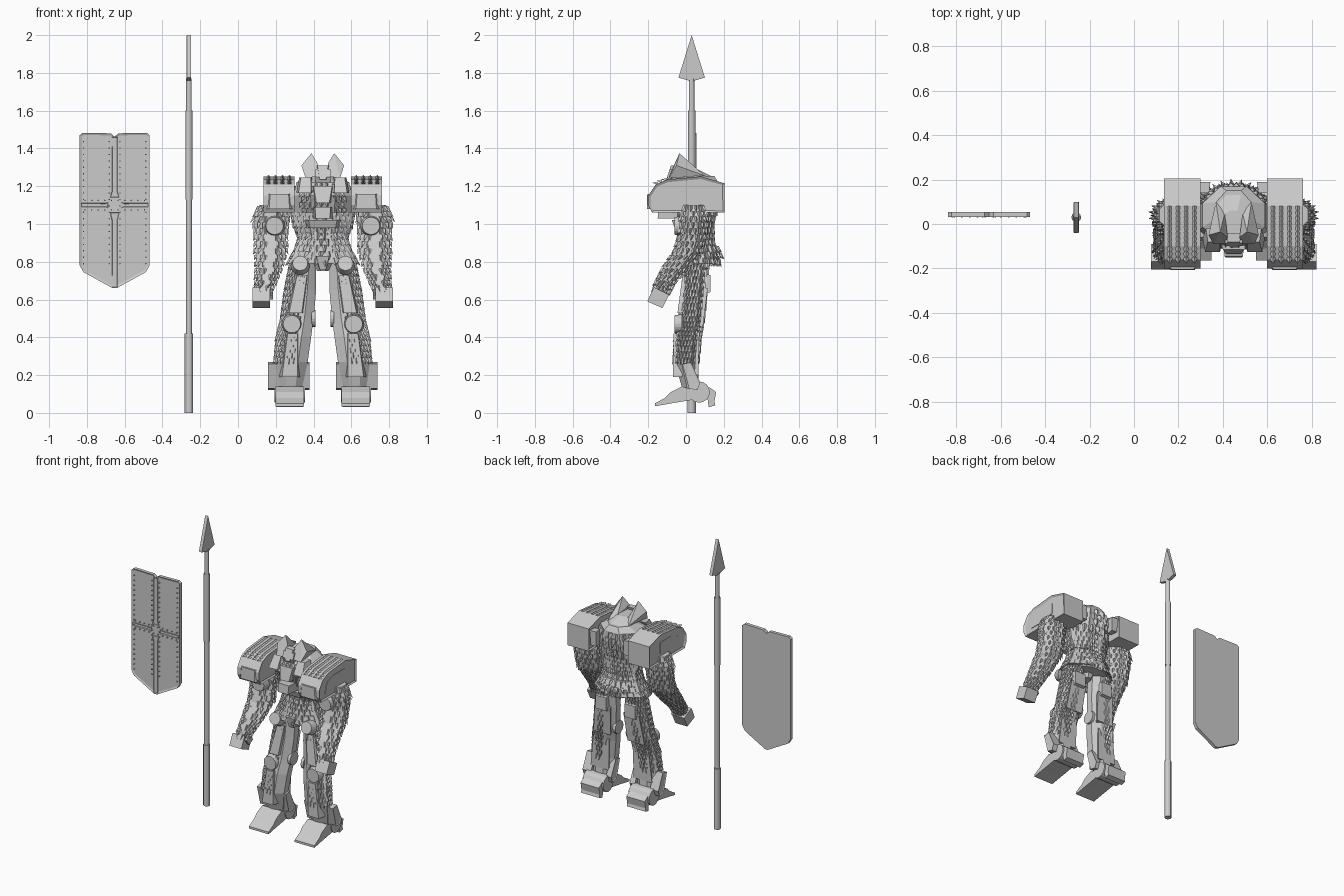
import bpy, bmesh, math
from mathutils import Vector, Matrix

default_cube = bpy.data.objects.get("Cube")
if default_cube:
    bpy.data.objects.remove(default_cube, do_unlink=True)

BODY_X = 0.449
SPEAR_X = -0.26
SHIELD_X = -0.653

metal = bpy.data.materials.new("plain_grey_metal")
metal.use_nodes = True
metal.diffuse_color = (0.6, 0.6, 0.6, 1)
metal.node_tree.nodes["Principled BSDF"].inputs["Base Color"].default_value = metal.diffuse_color


def finish(name, bm):
    bmesh.ops.recalc_face_normals(bm, faces=bm.faces)
    mesh = bpy.data.meshes.new(name)
    bm.to_mesh(mesh)
    bm.free()
    mesh.materials.append(metal)
    obj = bpy.data.objects.new(name, mesh)
    bpy.context.collection.objects.link(obj)
    return obj


def place(out, y, z, side=1):
    return Vector((BODY_X + side * out, y, z))


def prism(name, outline, to_point, low, high, inset=0, depth=0, inset_ends=2):
    """Extrude an outline; optionally inset one or both end caps."""
    bm = bmesh.new()
    ends = [[bm.verts.new(to_point(u, v, w)) for u, v in outline] for w in (low, high)]
    caps = [bm.faces.new(ring) for ring in ends]
    count = len(outline)
    for i in range(count):
        j = (i + 1) % count
        bm.faces.new((ends[0][i], ends[0][j], ends[1][j], ends[1][i]))
    bmesh.ops.recalc_face_normals(bm, faces=bm.faces)
    if inset:
        bmesh.ops.inset_individual(bm, faces=caps[:inset_ends], thickness=inset, depth=depth)
    return finish(name, bm)


def side_prism(name, side, outline, low, high, inset=0, depth=0):
    return prism(name, outline, lambda y, z, out: place(out, y, z, side), low, high, inset, depth)


def hull(name, points):
    bm = bmesh.new()
    for point in points:
        bm.verts.new(point)
    bmesh.ops.convex_hull(bm, input=bm.verts)
    return finish(name, bm)


def slab(name, side, top, bottom, top_half, bottom_half, thick):
    """Flat armour plate facing the front, tapering from top to bottom."""
    points = []
    for (out, y, z), half in ((top, top_half), (bottom, bottom_half)):
        for sign in (-1, 1):
            points.append(place(out + sign * half * 0.75, y, z, side))
            points.append(place(out + sign * half, y + thick, z, side))
    return hull(name, points)


def add_cylinder(bm, centre, radius, depth, axis, sides, tip=None):
    turn = Vector(axis).to_track_quat("Z", "Y").to_matrix().to_4x4()
    bmesh.ops.create_cone(bm, cap_ends=True, segments=sides, radius1=radius,
                          radius2=radius if tip is None else tip, depth=depth,
                          matrix=Matrix.Translation(centre) @ turn)


def disc(name, centre, radius, depth, axis, sides=20, tip=None):
    bm = bmesh.new()
    add_cylinder(bm, centre, radius, depth, axis, sides, tip)
    return finish(name, bm)


def loft(name, sections, side=1, sides=8):
    """Sections are (out, y, z, half width, half depth)."""
    bm = bmesh.new()
    rings = []
    grow = 1 / math.cos(math.pi / sides)
    for out, y, z, wide, deep in sections:
        angles = [math.tau * (i + 0.5) / sides for i in range(sides)]
        rings.append([bm.verts.new(place(out + wide * grow * math.cos(a),
                                         y + deep * grow * math.sin(a), z, side)) for a in angles])
    for upper, lower in zip(rings, rings[1:]):
        for i in range(sides):
            j = (i + 1) % sides
            bm.faces.new((upper[i], upper[j], lower[j], lower[i]))
    bm.faces.new(rings[0])
    bm.faces.new(rings[-1])
    return finish(name, bm)


def add_scale(bm, base, down, out, width, length, lift):
    across = out.cross(down).normalized() * width
    left, right, ridge, tip = [bm.verts.new(p) for p in (
        base - across - out * 0.006, base + across - out * 0.006,
        base + out * lift * 0.8, base + down * length + out * lift)]
    for face in ((left, right, tip), (left, ridge, tip), (ridge, right, tip), (left, ridge, right)):
        bm.faces.new(face)


def scales(name, sections, side, rows, columns, arc, length=0.04, lift=0.014):
    """Staggered pointed scales over an arc (degrees) of a loft; -90 is the front."""
    bm = bmesh.new()
    stations = [Vector(s) for s in sections]

    def centre_and_surface(t, angle):
        k = min(int(t * (len(stations) - 1)), len(stations) - 2)
        s = stations[k].lerp(stations[k + 1], t * (len(stations) - 1) - k)
        return (place(s[0], s[1], s[2], side),
                place(s[0] + s[3] * math.cos(angle), s[1] + s[4] * math.sin(angle), s[2], side))

    start, end = [math.radians(a) for a in arc]
    for row in range(rows):
        t = (row + 0.2) / rows
        for column in range(columns):
            angle = start + (end - start) * (column + 0.25 + 0.5 * (row % 2)) / columns
            centre, base = centre_and_surface(t, angle)
            down = (centre_and_surface(t + 0.02, angle)[1] - base).normalized()
            girth = (centre_and_surface(t, angle + 0.1)[1] - base).length * 10
            add_scale(bm, base, down, (base - centre).normalized(),
                      girth * (end - start) / columns * 0.45, length, lift)
    return finish(name, bm)


# Shield: notched plate with recessed field, cross bars and rivets
half_outline = [(0.02, 1.48), (0.17, 1.483), (0.185, 1.47), (0.185, 0.78), (0.165, 0.745), (0.01, 0.66)]
outline = [(0, 1.462)] + half_outline + [(-x, z) for x, z in reversed(half_outline)]
shield_point = lambda x, z, y: Vector((SHIELD_X + x, y, z))
prism("shield_plate", outline, shield_point, 0.032, 0.055, 0.012, -0.005, 1)
for name, low, high in (("upper", 1.14, 1.46), ("lower", 1.06, 0.665)):
    bar = [(-0.024, low), (0.024, low), (0.015, low + (high - low) * 0.1), (0.015, high),
           (-0.015, high), (-0.015, low + (high - low) * 0.1)]
    prism("shield_" + name + "_bar", bar, shield_point, 0.031, 0.05, 0.003, -0.003, 1)
for name, sign in (("right", -1), ("left", 1)):
    bar = [(sign * 0.035, 1.085), (sign * 0.035, 1.115), (sign * 0.05, 1.11),
           (sign * 0.178, 1.11), (sign * 0.178, 1.09), (sign * 0.05, 1.09)]
    prism("shield_" + name + "_bar", bar, shield_point, 0.031, 0.05, 0.003, -0.003, 1)
bm = bmesh.new()
for i in range(20):
    for x in (-0.165, -0.028, 0.028, 0.165):
        add_cylinder(bm, shield_point(x, 0.79 + i * 0.034, 0.034), 0.004, 0.01, (0, -1, 0), 6)
for i in range(10):
    for z in (1.075, 1.125):
        add_cylinder(bm, shield_point(-0.157 + i * 0.035, z, 0.034), 0.004, 0.01, (0, -1, 0), 6)
finish("shield_rivets", bm)

# Spear: stepped shaft and flat blade
for name, low, high, radius in (("grip", 0, 0.42, 0.022), ("lower_shaft", 0.42, 1.13, 0.016),
                                ("upper_shaft", 1.13, 1.6, 0.019), ("neck", 1.6, 1.77, 0.015)):
    disc("spear_" + name, Vector((SPEAR_X, 0.03, (low + high) / 2)), radius, high - low, (0, 0, 1), 12)
blade = [(0.03, 2), (-0.04, 1.775), (0.03, 1.755), (0.1, 1.775)]
prism("spear_blade", blade, lambda y, z, x: Vector((SPEAR_X + x, y, z)), -0.011, 0.011, 0.006, 0.001)

# Torso and hips
chest = [(0, 0.06, 1.255, 0.08, 0.09), (0, 0.04, 1.22, 0.14, 0.13),
         (0, 0.03, 1.15, 0.155, 0.14), (0, 0.04, 1.06, 0.15, 0.11)]
belly = [(0, 0.05, 1.08, 0.165, 0.1), (0, 0.05, 1.0, 0.15, 0.09), (0, 0.06, 0.93, 0.125, 0.08)]
skirt = [(0, 0.05, 0.96, 0.11, 0.08), (0, 0.05, 0.88, 0.135, 0.095), (0, 0.055, 0.79, 0.18, 0.115)]
seat = [(0, 0.1, 0.89, 0.09, 0.06), (0, 0.12, 0.84, 0.11, 0.06), (0, 0.12, 0.78, 0.1, 0.05)]
for name, part in (("chest", chest), ("belly", belly), ("skirt", skirt), ("seat", seat)):
    loft(name, part)
loft("crotch", [(0, 0.05, 0.84, 0.07, 0.08), (0, 0.04, 0.75, 0.03, 0.05)])
scales("back_scales", chest[1:], 1, 4, 7, (25, 155), 0.06, 0.02)
scales("collar_scales", chest[1:], 1, 6, 9, (-140, -40), 0.03, 0.016)
scales("belly_scales", belly, 1, 5, 26, (0, 360))
scales("skirt_scales", skirt, 1, 5, 24, (0, 360), 0.045, 0.016)
scales("seat_scales", seat, 1, 3, 9, (0, 180), 0.04, 0.014)
slab("chest_badge", 1, (0, -0.115, 1.2), (0, -0.135, 1.11), 0.065, 0.045, 0.06)
slab("belly_buckle", 1, (0, -0.145, 1.09), (0, -0.15, 1.03), 0.055, 0.05, 0.1)
slab("belt_band", 1, (0, -0.075, 1.02), (0, -0.06, 0.98), 0.1, 0.09, 0.06)
slab("hip_buckle", 1, (0, -0.075, 0.83), (0, -0.06, 0.76), 0.045, 0.022, 0.06)

# Head
loft("neck", [(0, 0.02, 1.28, 0.05, 0.06), (0, 0.02, 1.2, 0.06, 0.07)])
hull("face", [place(x, y, z) for x in (-0.04, 0.04) for y, z in (
    (-0.085, 1.29), (-0.1, 1.25), (-0.08, 1.2), (0.05, 1.29), (0.05, 1.2))])
slab("brow_crest", 1, (0, -0.08, 1.31), (0, -0.105, 1.235), 0.038, 0.022, 0.04)
loft("head_back", [(0, 0.03, 1.29, 0.04, 0.03), (0, 0.05, 1.25, 0.085, 0.09)])

leg = [(0.1, 0.055, 0.8, 0.065, 0.06), (0.115, 0.045, 0.65, 0.08, 0.058), (0.132, 0.03, 0.5, 0.083, 0.06),
       (0.15, 0.01, 0.4, 0.088, 0.062), (0.165, 0, 0.27, 0.085, 0.06), (0.17, 0.025, 0.13, 0.06, 0.045)]
arm = [(0.26, 0.04, 1.1, 0.075, 0.065), (0.275, 0.04, 1.03, 0.088, 0.07), (0.275, 0.035, 0.95, 0.08, 0.068),
       (0.275, 0.01, 0.86, 0.08, 0.072), (0.285, -0.055, 0.77, 0.066, 0.066),
       (0.303, -0.11, 0.69, 0.05, 0.05), (0.318, -0.135, 0.63, 0.037, 0.04)]
pauldron = [(-0.2, 1.1), (-0.2, 1.15), (-0.16, 1.21), (-0.1, 1.235), (0.08, 1.252), (0.205, 1.215),
            (0.205, 1.06), (-0.18, 1.06)]
window = [(-0.13, 1.1), (-0.11, 1.17), (-0.04, 1.195), (0.08, 1.195), (0.08, 1.12), (-0.05, 1.1)]
toe = [(-0.165, 0.035), (-0.165, 0.05), (-0.11, 0.08), (-0.08, 0.11), (-0.02, 0.14), (0.04, 0.12),
       (0.04, 0.07), (-0.08, 0.05)]
spur = [(0.1, 0.12), (0.125, 0.135), (0.16, 0.11), (0.15, 0.06), (0.155, 0.04), (0.12, 0.03), (0.115, 0.07)]
ankle_plate = [(-0.02, 0.26), (0.025, 0.27), (0.075, 0.16), (0.06, 0.12), (0.015, 0.13)]
fist = [(-0.205, 0.59), (-0.17, 0.665), (-0.09, 0.625), (-0.125, 0.555)]
fin = [(0.06, -0.035, 1.375), (0.113, -0.05, 1.31), (0.092, -0.09, 1.245), (0.08, 0.1, 1.255),
       (0.027, -0.06, 1.32), (0.025, -0.09, 1.25), (0.04, 0.05, 1.28)]

for tag, side in (("right_", -1), ("left_", 1)):
    # Head fin, chest and back plates
    hull(tag + "head_fin", [place(x, y, z, side) for x, y, z in fin])
    slab(tag + "chest_plate", side, (0.09, -0.08, 1.245), (0.095, -0.125, 1.165), 0.035, 0.045, 0.06)
    slab(tag + "back_plate", side, (0.13, 0.14, 1.2), (0.125, 0.14, 1.1), 0.025, 0.02, 0.05)
    # Pauldron with recessed ends, window panel and ridged top
    side_prism(tag + "pauldron", side, pauldron, 0.15, 0.313, 0.014, -0.008)
    side_prism(tag + "pauldron_window", side, window, 0.3, 0.309)
    slab(tag + "pauldron_front", side, (0.23, -0.205, 1.16), (0.23, -0.207, 1.08), 0.065, 0.072, 0.02)
    bm = bmesh.new()
    for column in range(4):
        for row in range(11):
            y = 0.08 - row * 0.023
            height = 1.25 + (y - 0.08) * 0.094 - max(0, -0.1 - y) * 0.3
            add_scale(bm, place(0.177 + column * 0.037, y, height, side),
                      Vector((0, -1, -0.2)), Vector((0, 0, 1)), 0.018, 0.03, 0.012)
    finish(tag + "pauldron_scales", bm)
    # Arm
    loft(tag + "arm", arm, side)
    scales(tag + "arm_scales", arm, side, 15, 16, (-80, 260), 0.035)
    disc(tag + "elbow_disc", place(0.255, -0.035, 0.99, side), 0.056, 0.05, (0, -1, 0), 20, 0.046)
    side_prism(tag + "fist", side, fist, 0.28, 0.372)
    side_prism(tag + "thumb", side, [(-0.17, 0.64), (-0.12, 0.67), (-0.1, 0.62), (-0.14, 0.6)], 0.265, 0.285)
    # Leg with smooth plates, knee and hip discs
    loft(tag + "leg", leg, side)
    scales(tag + "leg_scales", leg[:-1], side, 17, 14, (-100, 100), 0.04)
    disc(tag + "hip_disc", place(0.12, -0.045, 0.785, side), 0.05, 0.05, (0, -1, 0.3), 20, 0.04)
    disc(tag + "knee_disc", place(0.164, -0.04, 0.47, side), 0.054, 0.04, (0, -1, 0), 20, 0.046)
    disc(tag + "inner_knee_disc", place(0.05, 0.03, 0.5, side), 0.045, 0.02, (side, 0, 0), 16)
    slab(tag + "thigh_plate", side, (0.11, -0.018, 0.73), (0.145, -0.045, 0.53), 0.035, 0.045, 0.04)
    slab(tag + "shin_plate", side, (0.16, -0.065, 0.42), (0.175, -0.07, 0.19), 0.035, 0.055, 0.05)
    slab(tag + "calf_plate", side, (0.15, 0.035, 0.42), (0.165, 0.03, 0.2), 0.06, 0.07, 0.035)
    slab(tag + "rear_thigh_plate", side, (0.11, 0.08, 0.66), (0.13, 0.055, 0.46), 0.06, 0.065, 0.035)
    side_prism(tag + "thigh_box", side, [(0.07, 0.74), (0.13, 0.73), (0.13, 0.64), (0.07, 0.62)], 0.07, 0.15)
    # Ankle and foot
    side_prism(tag + "outer_ankle_plate", side, ankle_plate, 0.225, 0.29, 0.008, -0.004)
    side_prism(tag + "inner_ankle_plate", side, ankle_plate, 0.07, 0.11, 0.008, -0.004)
    side_prism(tag + "toe", side, toe, 0.1, 0.25)
    disc(tag + "heel_roller", place(0.175, 0.07, 0.11, side), 0.056, 0.16, (1, 0, 0), 16)
    side_prism(tag + "heel_spur", side, spur, 0.105, 0.245)
